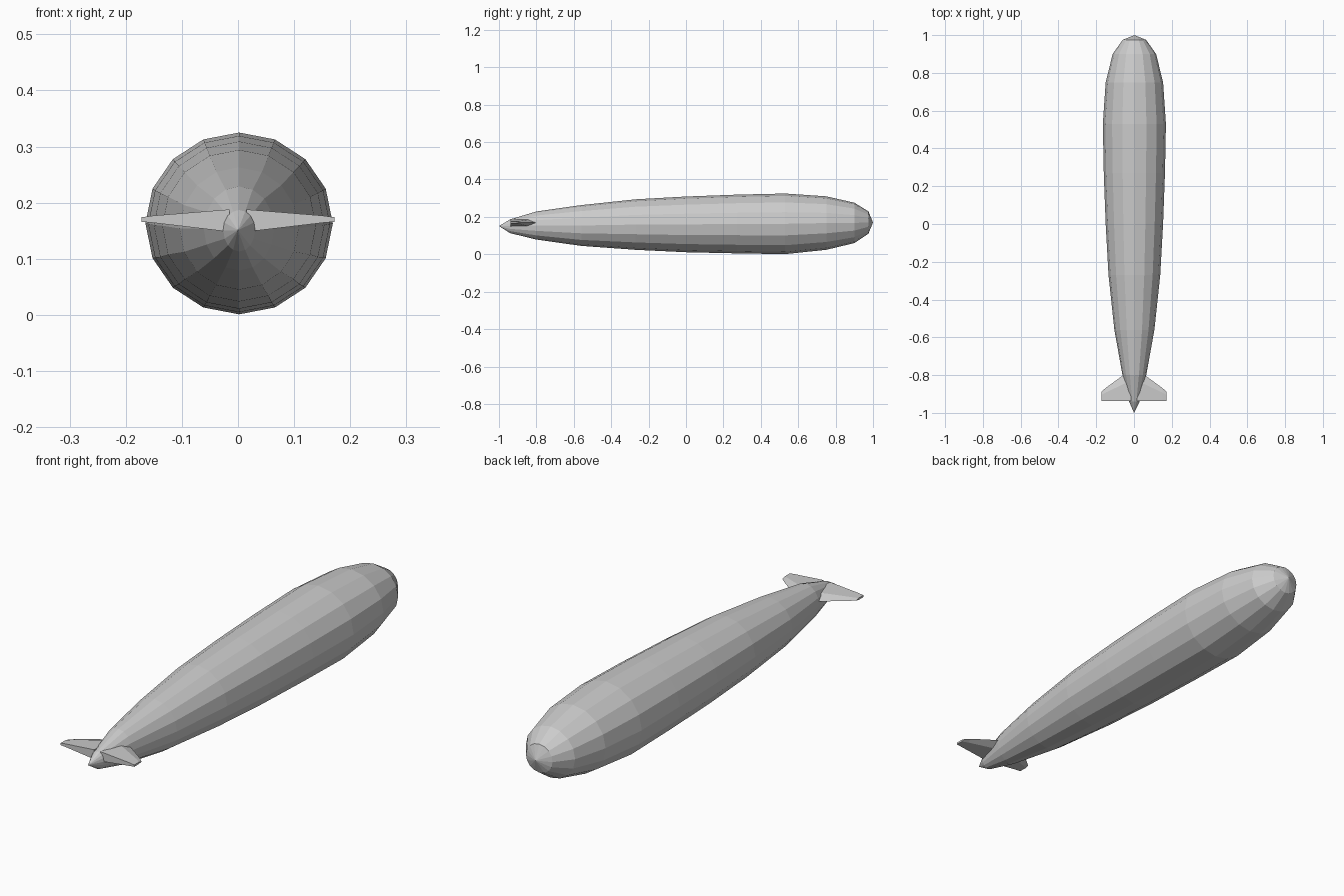
import bpy, bmesh, math

if "Cube" in bpy.data.objects:
    bpy.data.objects.remove(bpy.data.objects["Cube"])

SIDES = 16
CX = 0.002


def make_object(name, bm):
    bmesh.ops.recalc_face_normals(bm, faces=bm.faces)
    mesh = bpy.data.meshes.new(name)
    bm.to_mesh(mesh)
    bm.free()
    obj = bpy.data.objects.new(name, mesh)
    bpy.context.collection.objects.link(obj)
    return obj


def bridge(bm, a, b):
    n = len(a)
    for i in range(n):
        j = (i + 1) % n
        bm.faces.new((a[i], a[j], b[j], b[i]))


# Hull: elliptical rings along y (y, half width, half height, centre z)
stations = [
    (-0.94, 0.028, 0.037, 0.150),
    (-0.80, 0.063, 0.075, 0.154),
    (-0.56, 0.106, 0.109, 0.154),
    (-0.27, 0.137, 0.135, 0.159),
    (0.00, 0.152, 0.149, 0.160),
    (0.27, 0.162, 0.157, 0.162),
    (0.53, 0.167, 0.162, 0.163),
    (0.75, 0.152, 0.143, 0.167),
    (0.90, 0.115, 0.108, 0.168),
    (0.975, 0.062, 0.060, 0.170),
]
bm = bmesh.new()
rings = []
for y, w, h, z in stations:
    ring = []
    for i in range(SIDES):
        a = 2 * math.pi * i / SIDES
        ring.append(bm.verts.new((CX + w * math.sin(a), y, z + h * math.cos(a))))
    rings.append(ring)
for a, b in zip(rings, rings[1:]):
    bridge(bm, a, b)
# Pointed tail and blunt nose
for ring, tip in ((rings[0], (0, -1.0, 0.151)), (rings[-1], (CX, 1.0, 0.170))):
    v = bm.verts.new(tip)
    for i in range(SIDES):
        bm.faces.new((ring[i], ring[(i + 1) % SIDES], v))
make_object("hull", bm)

# Tail fins: tapered wedge with a sharp leading edge and blunt trailing face
bm = bmesh.new()
sections = [
    # x, leading y, trailing y, bottom z, top z
    (0.015, -0.77, -0.937, 0.148, 0.188),
    (0.150, -0.868, -0.937, 0.164, 0.177),
    (0.172, -0.888, -0.937, 0.166, 0.174),
]
loops = []
for x, lead, trail, z0, z1 in sections:
    mid = (z0 + z1) / 2
    front = lead + (trail - lead) * 0.35
    pts = [(lead, mid), (front, z1), (trail, z1), (trail, z0), (front, z0)]
    loops.append([bm.verts.new((x, y, z)) for y, z in pts])
for a, b in zip(loops, loops[1:]):
    bridge(bm, a, b)
bm.faces.new(loops[0])
bm.faces.new(loops[-1])
fins = make_object("tail_fins", bm)
fins.modifiers.new("mirror", "MIRROR").use_axis[0] = True
